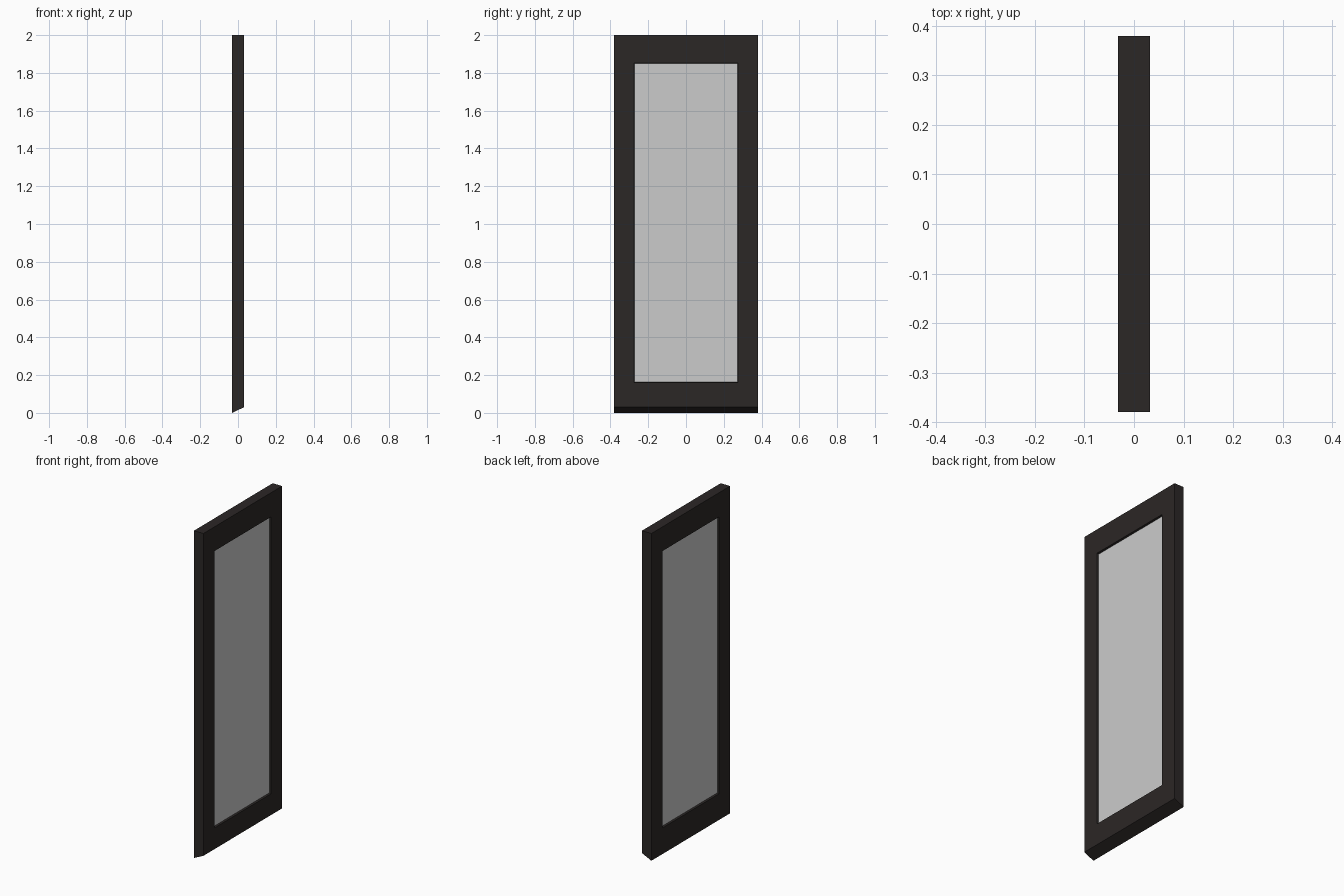
import bpy, bmesh

if "Cube" in bpy.data.objects:
    bpy.data.objects.remove(bpy.data.objects["Cube"])

T = 0.032                      # half thickness
BEVEL = 0.03                   # rise of the slanted foot on the +x side
REC, TAPER = 0.021, 0.003      # half thickness at the panel, slight taper of the opening


def material(name, color):
    m = bpy.data.materials.new(name)
    m.diffuse_color = (*color, 1)
    m.use_nodes = True
    m.node_tree.nodes["Principled BSDF"].inputs["Base Color"].default_value = m.diffuse_color
    return m


def rect(bm, x, half_y, z0, z1):
    return [bm.verts.new((x, y, z)) for y, z in
            ((-half_y, z0), (half_y, z0), (half_y, z1), (-half_y, z1))]


def finish(bm, name, mat=None):
    bmesh.ops.recalc_face_normals(bm, faces=bm.faces)
    me = bpy.data.meshes.new(name)
    bm.to_mesh(me)
    bm.free()
    ob = bpy.data.objects.new(name, me)
    bpy.context.collection.objects.link(ob)
    if mat:
        me.materials.append(mat)
    return ob


# Frame: rectangular rings bridged around the section, foot cut at a slant
bm = bmesh.new()
t = TAPER
rings = [rect(bm, -T, 0.38, 0.0, 2.0),
         rect(bm, T, 0.38, BEVEL, 2.0),
         rect(bm, T, 0.275, 0.16, 1.852),
         rect(bm, REC, 0.275 - t, 0.16 + t, 1.852 - t),
         rect(bm, -REC, 0.275 - t, 0.16 + t, 1.852 - t),
         rect(bm, -T, 0.275, 0.16, 1.852)]
for a, b in zip(rings, rings[1:] + rings[:1]):
    for i in range(4):
        j = (i + 1) % 4
        bm.faces.new((a[i], a[j], b[j], b[i]))
finish(bm, "frame", material("dark_frame", (0.024, 0.020, 0.019)))

# Panel: plain slab filling the opening, recessed on both sides
bm = bmesh.new()
a = rect(bm, -REC, 0.275 - t, 0.16 + t, 1.852 - t)
b = rect(bm, REC, 0.275 - t, 0.16 + t, 1.852 - t)
bm.faces.new(a)
bm.faces.new(b[::-1])
for i in range(4):
    j = (i + 1) % 4
    bm.faces.new((a[i], a[j], b[j], b[i]))
finish(bm, "panel")
